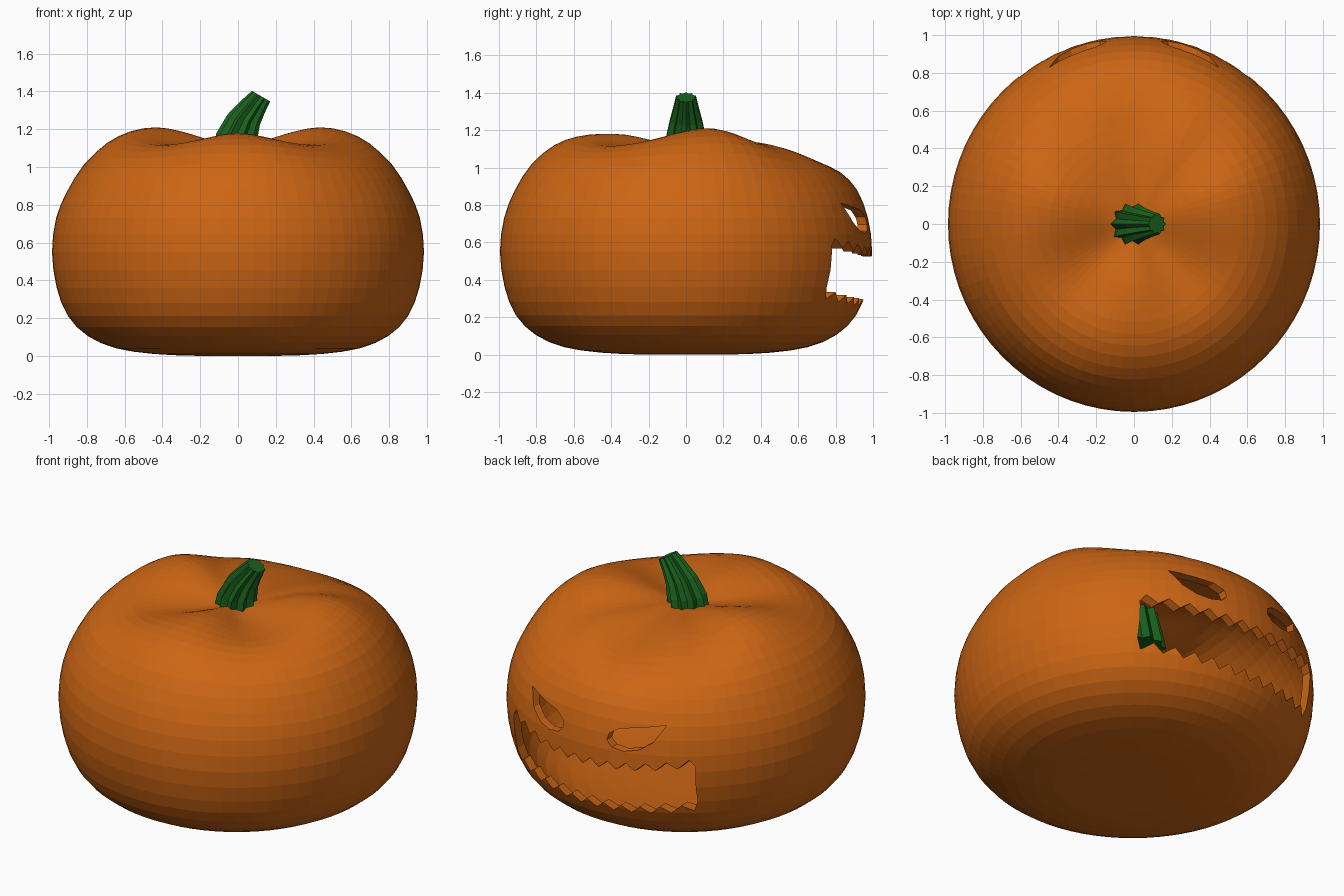
import bpy, bmesh
from math import sin, cos, pi, radians, degrees, atan2

if "Cube" in bpy.data.objects:
    bpy.data.objects.remove(bpy.data.objects["Cube"])

def material(name, rgb):
    m = bpy.data.materials.new(name)
    m.diffuse_color = (*rgb, 1)
    m.use_nodes = True
    m.node_tree.nodes["Principled BSDF"].inputs["Base Color"].default_value = m.diffuse_color
    return m

def new_object(name, bm, mat=None):
    bmesh.ops.recalc_face_normals(bm, faces=bm.faces)
    me = bpy.data.meshes.new(name)
    bm.to_mesh(me)
    bm.free()
    ob = bpy.data.objects.new(name, me)
    bpy.context.collection.objects.link(ob)
    if mat:
        me.materials.append(mat)
    return ob

def bridge(bm, rings):
    for a, b in zip(rings, rings[1:]):
        n = len(a)
        for i in range(n):
            j = (i + 1) % n
            bm.faces.new((a[i], a[j], b[j], b[i]))

def spline(p, t):
    # Catmull-Rom through a list of 2D points
    i = min(int(t), len(p) - 2)
    f = t - i
    a, b, c, d = p[max(i - 1, 0)], p[i], p[i + 1], p[min(i + 2, len(p) - 1)]
    return [0.5 * (2 * b[k] + (c[k] - a[k]) * f + (2 * a[k] - 5 * b[k] + 4 * c[k] - d[k]) * f * f
                   + (3 * b[k] - a[k] - 3 * c[k] + d[k]) * f ** 3) for k in (0, 1)]

orange = material("orange_skin", (0.6, 0.13, 0.007))
green = material("green_stem", (0.01, 0.12, 0.012))

# Pumpkin outline: common underside, lobed top with heights keyed by direction
LOWER = [(0, 0), (0.22, 0.0), (0.45, 0.01), (0.65, 0.04), (0.8, 0.105), (0.905, 0.21), (0.965, 0.36), (0.99, 0.55)]
UPPER_R = [0.968, 0.91, 0.82, 0.7, 0.58, 0.45, 0.32, 0.2, 0.11, 0]
HEIGHTS = [
    (-90, [0.73, 0.88, 1.02, 1.12, 1.165, 1.18, 1.175, 1.15, 1.13, 1.12]),
    (-45, [0.73, 0.87, 1.00, 1.08, 1.115, 1.115, 1.11, 1.105, 1.11, 1.12]),
    (15, [0.73, 0.87, 1.015, 1.13, 1.19, 1.21, 1.19, 1.155, 1.13, 1.12]),
    (55, [0.73, 0.87, 0.985, 1.065, 1.11, 1.135, 1.14, 1.135, 1.13, 1.12]),
    (90, [0.73, 0.88, 0.975, 1.03, 1.065, 1.09, 1.11, 1.12, 1.12, 1.12]),
]

def profile(ang):
    a = degrees(atan2(sin(ang), abs(cos(ang))))
    for (a0, h0), (a1, h1) in zip(HEIGHTS, HEIGHTS[1:]):
        if a <= a1 + 1e-6:
            break
    f = 0.5 - 0.5 * cos(pi * (a - a0) / (a1 - a0))
    return LOWER + [(r, p + (q - p) * f) for r, p, q in zip(UPPER_R, h0, h1)]

SEG, STEPS = 72, 34
bm = bmesh.new()
last = len(LOWER) + len(UPPER_R) - 1
rings = [[] for _ in range(STEPS - 1)]
for s in range(SEG):
    ang = 2 * pi * s / SEG
    pr = profile(ang)
    for k in range(1, STEPS):
        r, z = spline(pr, last * k / STEPS)
        rings[k - 1].append(bm.verts.new((r * cos(ang) * 0.995, r * sin(ang) * 1.005, z)))
bridge(bm, rings)
for ring, z in ((rings[0], 0), (rings[-1], 1.12)):
    pole = bm.verts.new((0, 0, z))
    for i in range(SEG):
        bm.faces.new((ring[i], ring[(i + 1) % SEG], pole))
body = new_object("pumpkin_shell", bm, orange)

# Hollow the shell
mod = body.modifiers.new("wall", 'SOLIDIFY')
mod.thickness = 0.05
mod.offset = -1

def cutter(name, pts):
    bm = bmesh.new()
    loops = [[bm.verts.new((x, y, z)) for x, z in pts] for y in (0.4, 1.3)]
    bridge(bm, loops)
    for lp in loops:
        bm.faces.new(lp)
    ob = new_object(name, bm)
    ob.hide_render = True
    return ob

# Carved openings: two slanted eyes and a toothed grin
EYE = [(0.45, 0.81), (0.31, 0.785), (0.21, 0.77), (0.155, 0.735), (0.145, 0.695),
       (0.18, 0.66), (0.25, 0.648), (0.33, 0.665), (0.40, 0.715)]
TEETH = 11
upper, lower = [], []
for i in range(2 * TEETH + 1):
    x = -0.58 + 1.16 * i / (2 * TEETH)
    q = (x / 0.6) ** 2
    tip = 0.045 * (i % 2)
    upper.append((x, 0.57 + 0.055 * q - tip))
    lower.append((x, 0.25 + 0.05 * q + tip))
mouth = lower + [(0.605, 0.36), (0.61, 0.58)] + upper[::-1] + [(-0.61, 0.58), (-0.605, 0.36)]
cutters = [cutter("eye_cutter_right", EYE),
           cutter("eye_cutter_left", [(-x, z) for x, z in EYE]),
           cutter("mouth_cutter", mouth)]
for c in cutters:
    m = body.modifiers.new(c.name, 'BOOLEAN')
    m.object = c
    m.operation = 'DIFFERENCE'
    m.solver = 'EXACT'
bpy.context.view_layer.objects.active = body
for m in list(body.modifiers):
    bpy.ops.object.modifier_apply(modifier=m.name)
for c in cutters:
    bpy.data.objects.remove(c)

# Ribbed stem leaning to one side and reaching into the hollow: x, z, radius, tilt
bm = bmesh.new()
rings = []
RIBS = 10
for x, z, r, tilt in ((-0.05, 0.87, 0.14, 0), (-0.02, 1.05, 0.12, 0), (-0.005, 1.17, 0.11, 5),
                      (0.03, 1.25, 0.09, 18), (0.08, 1.32, 0.07, 28), (0.122, 1.375, 0.056, 30)):
    t = radians(tilt)
    ring = []
    for i in range(RIBS * 2):
        a = pi * i / RIBS
        rr = r * (1 if i % 2 == 0 else 0.78)
        ring.append(bm.verts.new((x + rr * cos(a) * cos(t), rr * sin(a), z - rr * cos(a) * sin(t))))
    rings.append(ring)
bridge(bm, rings)
bm.faces.new(rings[0])
bm.faces.new(rings[-1])
new_object("stem", bm, green)
